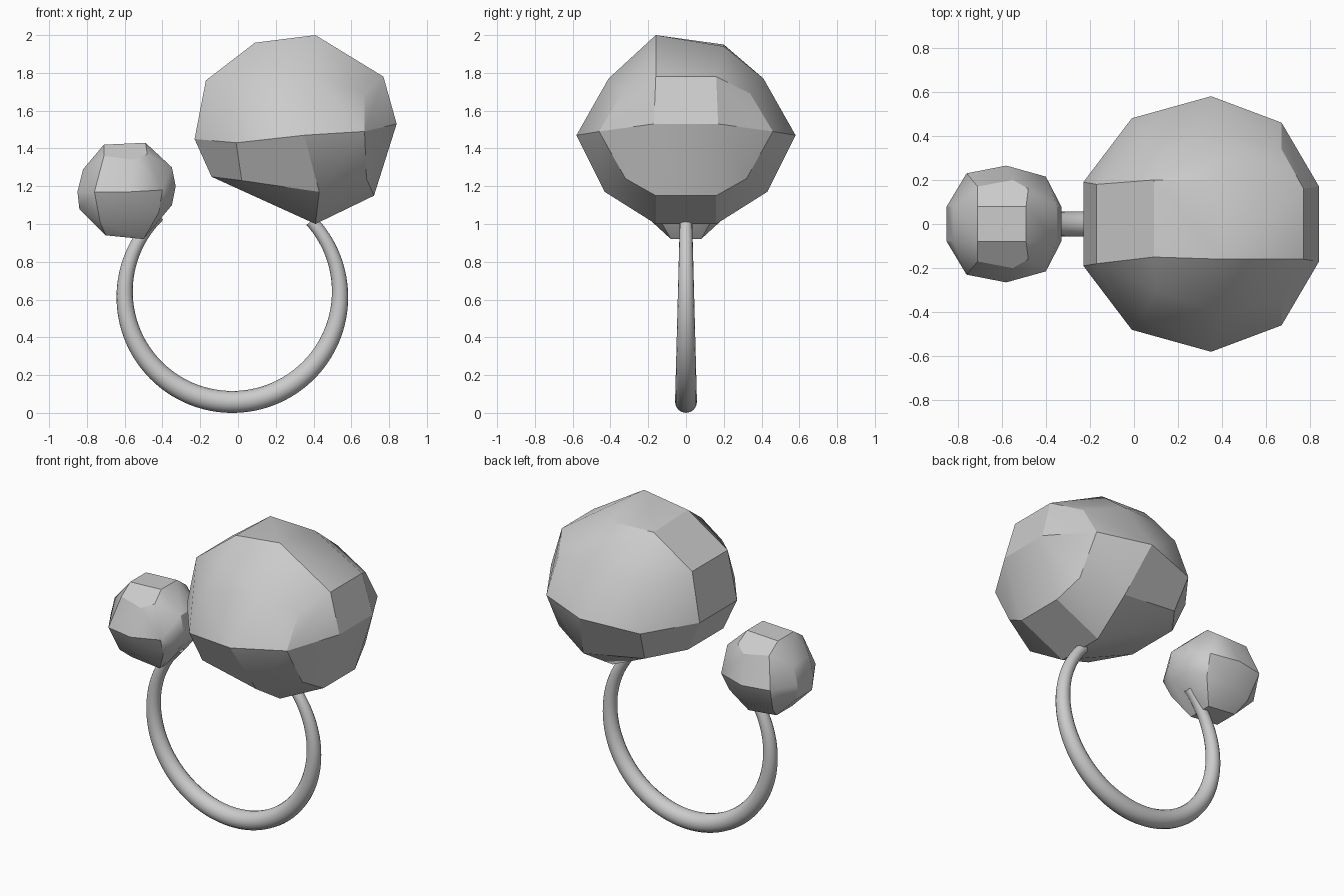
import bpy, bmesh
from math import radians, cos, sin

if "Cube" in bpy.data.objects:
    bpy.data.objects.remove(bpy.data.objects["Cube"], do_unlink=True)

metal = bpy.data.materials.new("light grey metal")
metal.use_nodes = True
GREY = (0.6, 0.6, 0.6, 1)
metal.diffuse_color = GREY
metal.node_tree.nodes["Principled BSDF"].inputs["Base Color"].default_value = GREY


def finish(obj, angle):
    obj.data.materials.clear()
    obj.data.materials.append(metal)
    bpy.ops.object.select_all(action='DESELECT')
    obj.select_set(True)
    bpy.context.view_layer.objects.active = obj
    bpy.ops.object.shade_smooth_by_angle(angle=radians(angle))


def stone(name, corners, uneven=()):
    """Faceted stone: corners (x, y, z) repeated on both sides of the ring plane."""
    bm = bmesh.new()
    for x, y, z in corners:
        for side in (-1, 1):
            bm.verts.new((x, y * side, z))
    for p in uneven:
        bm.verts.new(p)
    hull = bmesh.ops.convex_hull(bm, input=bm.verts[:])
    spare = {v for v in hull["geom_interior"] + hull["geom_unused"]
             if isinstance(v, bmesh.types.BMVert)}
    bmesh.ops.delete(bm, geom=list(spare), context='VERTS')
    bmesh.ops.dissolve_limit(bm, angle_limit=radians(7),
                             verts=bm.verts[:], edges=bm.edges[:])
    bmesh.ops.recalc_face_normals(bm, faces=bm.faces[:])
    mesh = bpy.data.meshes.new(name)
    bm.to_mesh(mesh)
    bm.free()
    obj = bpy.data.objects.new(name, mesh)
    bpy.context.collection.objects.link(obj)
    finish(obj, 28)


# Large stone: middle band, shoulder corners, outer band, tip
stone("large_stone", [
    (-.23, .19, 1.45), (-.17, .18, 1.76), (.77, .16, 1.78), (.84, .17, 1.53),
    (.72, .16, 1.15), (.41, .16, 1.0), (-.14, .18, 1.25),
    (.10, .30, 1.85), (.67, .34, 1.69), (.68, .32, 1.24), (.02, .39, 1.23),
    (-.01, .48, 1.43), (.04, .42, 1.68), (.42, .41, 1.77),
    (.67, .46, 1.49), (.43, .43, 1.17), (.35, .58, 1.47),
], [(.09, -.15, 1.96), (.41, -.16, 2.0), (.09, .2, 1.95), (.41, .2, 1.94)])

# Small stone, same layout
stone("small_stone", [
    (-.85, .08, 1.17), (-.82, .08, 1.29), (-.71, .08, 1.42), (-.49, .08, 1.43),
    (-.35, .08, 1.30), (-.33, .08, 1.20), (-.35, .08, 1.10), (-.50, .08, .92),
    (-.70, .08, .94), (-.84, .08, 1.08),
    (-.71, .17, 1.36), (-.48, .16, 1.37), (-.42, .16, 1.06), (-.73, .16, 1.01),
    (-.76, .23, 1.17), (-.40, .215, 1.18), (-.55, .2, 1.34), (-.57, .2, 1.03),
    (-.58, .265, 1.17),
])

# Open band: an arc whose thickness swells towards the bottom
curve = bpy.data.curves.new("band", 'CURVE')
curve.dimensions = '3D'
curve.bevel_depth = 1
curve.bevel_resolution = 6
curve.use_fill_caps = True
steps = 96
spline = curve.splines.new('POLY')
spline.points.add(steps)
for i, point in enumerate(spline.points):
    a = radians(-227 + 270 * i / steps)
    point.co = (-.03 + .57 * cos(a), 0, .628 + .57 * sin(a), 1)
    point.radius = .043 - .015 * sin(a)
temp = bpy.data.objects.new("band_path", curve)
bpy.context.collection.objects.link(temp)
bpy.context.view_layer.update()
mesh = bpy.data.meshes.new_from_object(
    temp.evaluated_get(bpy.context.evaluated_depsgraph_get()))
bpy.data.objects.remove(temp, do_unlink=True)
band = bpy.data.objects.new("band", mesh)
bpy.context.collection.objects.link(band)
finish(band, 40)
